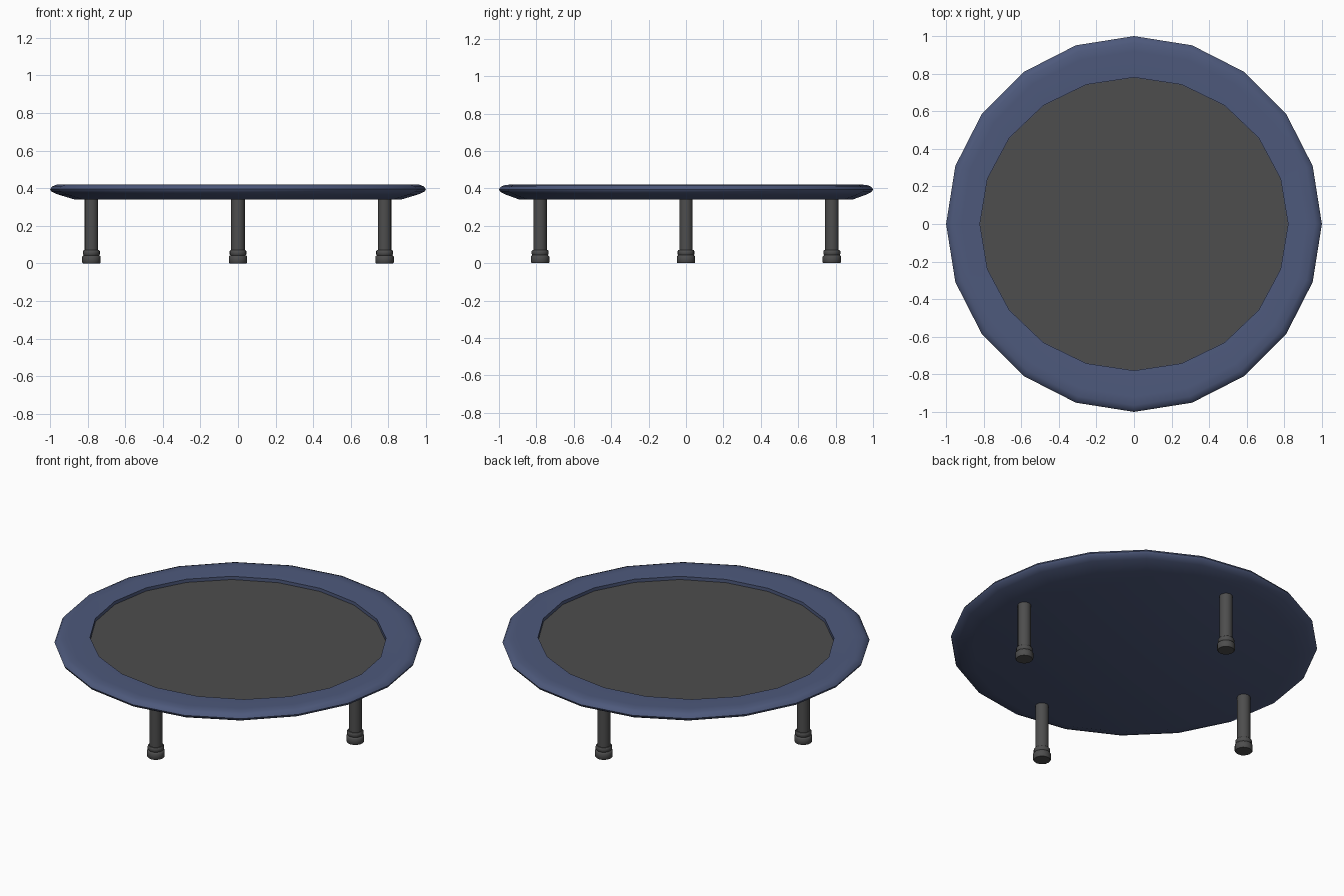
import bpy
from math import sin, cos, pi, radians

if "Cube" in bpy.data.objects:
    bpy.data.objects.remove(bpy.data.objects["Cube"])


def material(name, rgb):
    m = bpy.data.materials.new(name)
    m.diffuse_color = (*rgb, 1)
    m.use_nodes = True
    m.node_tree.nodes["Principled BSDF"].inputs["Base Color"].default_value = m.diffuse_color
    return m


def lathe(name, profile, sides, mat, loc=(0, 0, 0), smooth=40):
    """Spin rings (x radius, y radius, z) around z; cap both ends."""
    verts = [(rx * cos(2 * pi * i / sides), ry * sin(2 * pi * i / sides), z)
             for rx, ry, z in profile for i in range(sides)]
    faces = []
    for k in range(len(profile) - 1):
        a, b = k * sides, (k + 1) * sides
        for i in range(sides):
            j = (i + 1) % sides
            faces.append((a + i, a + j, b + j, b + i))
    faces.append(tuple(reversed(range(sides))))
    last = (len(profile) - 1) * sides
    faces.append(tuple(range(last, last + sides)))
    mesh = bpy.data.meshes.new(name)
    mesh.from_pydata(verts, [], faces)
    mesh.materials.append(mat)
    ob = bpy.data.objects.new(name, mesh)
    ob.location = loc
    bpy.context.collection.objects.link(ob)
    bpy.ops.object.select_all(action='DESELECT')
    ob.select_set(True)
    bpy.context.view_layer.objects.active = ob
    bpy.ops.object.shade_smooth_by_angle(angle=radians(smooth))
    return ob


blue = material("blue_padding", (0.075, 0.1, 0.2))
grey = material("dark_grey", (0.075, 0.075, 0.075))

# Padded rim with closed underside and a shallow recess for the mat
lathe("padded_rim", [(0.87, 0.89, 0.34), (0.96, 0.965, 0.367), (0.995, 0.995, 0.383),
                     (1.0, 1.0, 0.395), (0.99, 0.99, 0.409), (0.965, 0.965, 0.419),
                     (0.92, 0.92, 0.42), (0.82, 0.78, 0.415), (0.82, 0.78, 0.39)],
      20, blue, smooth=50)

# Jumping mat
lathe("jumping_mat", [(0.819, 0.779, 0.385), (0.819, 0.779, 0.396)], 20, grey)

# Four legs with rubber feet
for side, (x, y) in {"left": (-1, 0), "right": (1, 0), "front": (0, -1), "back": (0, 1)}.items():
    at = (0.78 * x, 0.78 * y, 0)
    lathe(side + "_leg", [(0.036, 0.036, 0.03), (0.036, 0.036, 0.345)], 16, grey, at)
    foot = [(0.045, 0), (0.049, 0.005), (0.049, 0.036), (0.045, 0.041),
            (0.041, 0.043), (0.045, 0.049), (0.045, 0.065), (0.041, 0.07)]
    lathe(side + "_foot", [(r, r, z) for r, z in foot], 16, grey, at)
